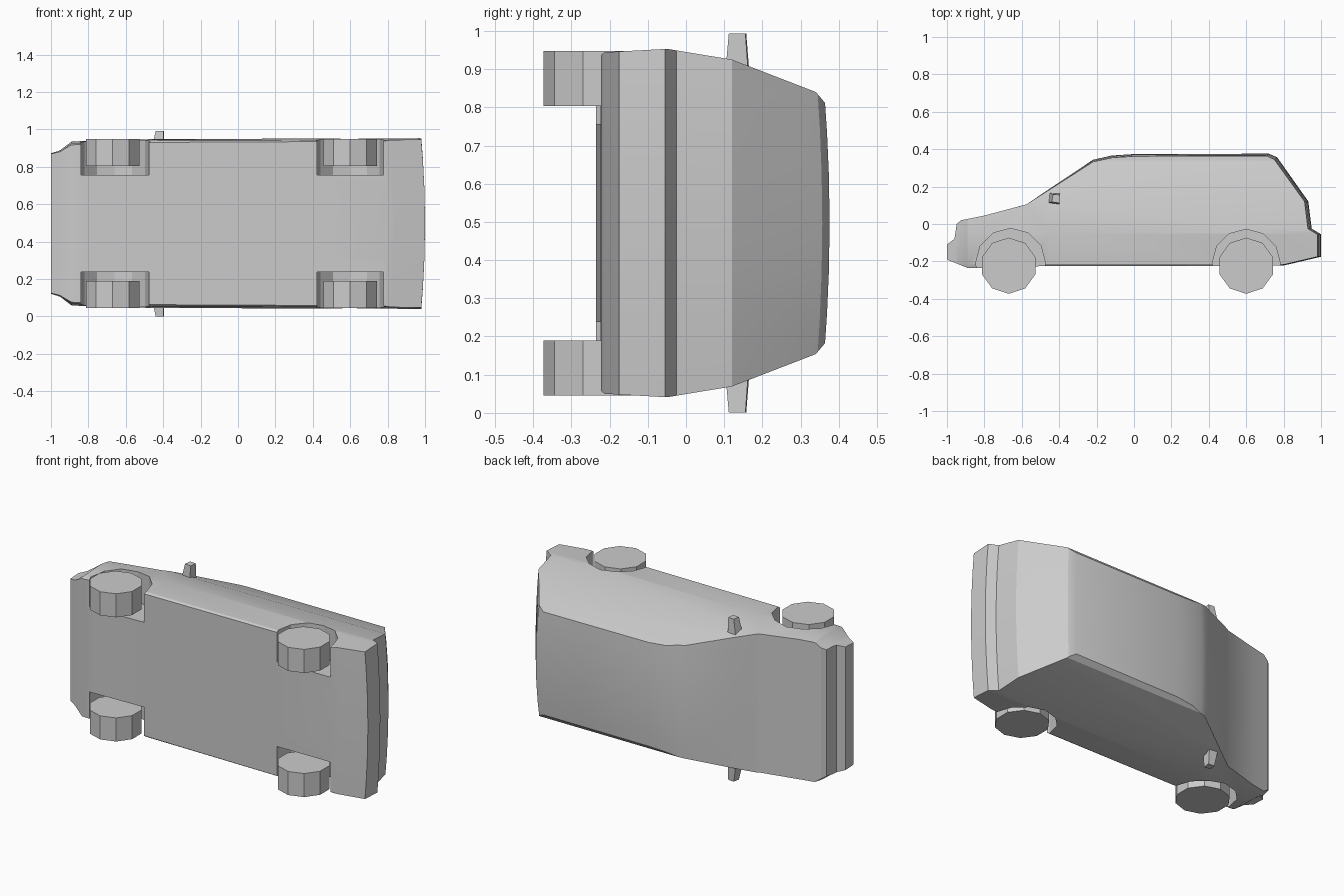
import bpy, bmesh, math
from mathutils import Vector

if "Cube" in bpy.data.objects:
    bpy.data.objects.remove(bpy.data.objects["Cube"], do_unlink=True)

MID = 0.497          # middle of the car's width, along z

paint = bpy.data.materials.new("plain grey")
paint.use_nodes = True
GREY = (0.6, 0.6, 0.6, 1)
paint.diffuse_color = GREY
paint.node_tree.nodes["Principled BSDF"].inputs["Base Color"].default_value = GREY


def add_object(name, bm):
    bmesh.ops.recalc_face_normals(bm, faces=bm.faces[:])
    mesh = bpy.data.meshes.new(name)
    bm.to_mesh(mesh)
    bm.free()
    mesh.materials.append(paint)
    obj = bpy.data.objects.new(name, mesh)
    bpy.context.scene.collection.objects.link(obj)
    return obj


def prism(outline, z0, z1):
    bm = bmesh.new()
    low = [bm.verts.new((x, y, z0)) for x, y in outline]
    high = [bm.verts.new((x, y, z1)) for x, y in outline]
    bm.faces.new(low[::-1])
    bm.faces.new(high)
    n = len(outline)
    for i in range(n):
        j = (i + 1) % n
        bm.faces.new((low[i], low[j], high[j], high[i]))
    return bm


def polygon(cx, cy, r, sides, start):
    steps = [start + 2 * math.pi * i / sides for i in range(sides)]
    return [(cx + r * math.cos(a), cy + r * math.sin(a)) for a in steps]


def lerp_table(table, v):
    if v <= table[0][0]:
        return table[0][1]
    for (a, fa), (b, fb) in zip(table, table[1:]):
        if v <= b:
            return fa + (fb - fa) * (v - a) / (b - a)
    return table[-1][1]


# Body: side profile, sliced and then shaped across its width
profile = [
    (-1, -0.11), (-1, -0.19), (-0.89, -0.235), (-0.82, -0.235),
    (-0.48, -0.225), (0.42, -0.225), (0.78, -0.222),
    (0.98, -0.175), (0.98, -0.055), (0.93, -0.025), (0.912, 0.12),
    (0.75, 0.345), (0.71, 0.364), (0, 0.362), (-0.12, 0.354),
    (-0.22, 0.332), (-0.575, 0.105), (-0.8, 0.045), (-0.925, 0.02),
    (-0.948, 0), (-0.96, -0.08),
]
width_by_height = [(-0.225, 0.438), (-0.213, 0.447), (-0.05, 0.456),
                   (0.12, 0.428), (0.34, 0.343), (0.366, 0.312)]
width_by_length = [(-1, 0.83), (-0.95, 0.86), (-0.89, 0.96),
                   (-0.8, 0.97), (-0.45, 0.99), (0, 1)]

bm = prism(profile, -1, 1)
cuts = [((0, y, 0), (0, 1, 0)) for y in (-0.213, -0.05, 0.12, 0.34)]
cuts += [((x, 0, 0), (1, 0, 0)) for x in (-0.95, -0.89, -0.8, -0.45)]
cuts += [((0, 0, z), (0, 0, 1)) for z in (-0.75, -0.4, 0, 0.4, 0.75)]
for co, no in cuts:
    bmesh.ops.bisect_plane(bm, geom=bm.verts[:] + bm.edges[:] + bm.faces[:],
                           dist=0.0001, plane_co=co, plane_no=no)
for v in bm.verts:
    x, y, t = v.co
    half = lerp_table(width_by_height, y) * lerp_table(width_by_length, x)
    crown = 1 - t * t
    v.co.z = MID + t * half
    v.co.y += 0.012 * crown * min(1, max(0, (y - 0.1) / 0.25))
    v.co.x += 0.02 * crown * min(1, max(0, (x - 0.6) / 0.2))
bmesh.ops.connect_verts_nonplanar(bm, angle_limit=0.01, faces=bm.faces[:])
body = add_object("body", bm)

# Wheel wells cut into both sides, and the wheels that sit in them
for end, cx, well in (("front", -0.665, 0.187), ("rear", 0.6, 0.182)):
    for side, sign in (("left", 1), ("right", -1)):
        arch = polygon(cx + (0.005 if end == "front" else 0), -0.21, well, 12, 0)
        cutter = add_object("well_cutter", prism(arch, MID + sign * 0.259, MID + sign * 0.6))
        cutter.hide_render = True
        mod = body.modifiers.new("wheel_well", "BOOLEAN")
        mod.operation = "DIFFERENCE"
        mod.solver = "EXACT"
        mod.object = cutter
        bpy.context.view_layer.objects.active = body
        bpy.ops.object.modifier_apply(modifier=mod.name)
        bpy.data.objects.remove(cutter, do_unlink=True)
        tyre = polygon(cx - 0.005 if end == "front" else cx, -0.223, 0.15, 10, -math.pi / 2)
        add_object(f"{end}_{side}_wheel", prism(tyre, MID + sign * 0.307, MID + sign * 0.451))

# Side mirrors: wedges narrowing toward the tip
for side, sign in (("left", 1), ("right", -1)):
    base = [(-0.46, 0.112), (-0.4, 0.104), (-0.395, 0.162), (-0.45, 0.165)]
    bm = prism(base, 0.405, 0.496)
    for v in bm.verts:
        if v.co.z > 0.45:
            v.co.x = -0.417 + (v.co.x + 0.427) * 0.7
            v.co.y = 0.136 + (v.co.y - 0.136) * 0.75
        v.co.z = MID + sign * v.co.z
    add_object(f"{side}_mirror", bm)

# Smooth panels with sharp creases on the body
bpy.ops.object.select_all(action="DESELECT")
body.select_set(True)
bpy.context.view_layer.objects.active = body
bpy.ops.object.shade_smooth_by_angle(angle=math.radians(25))
